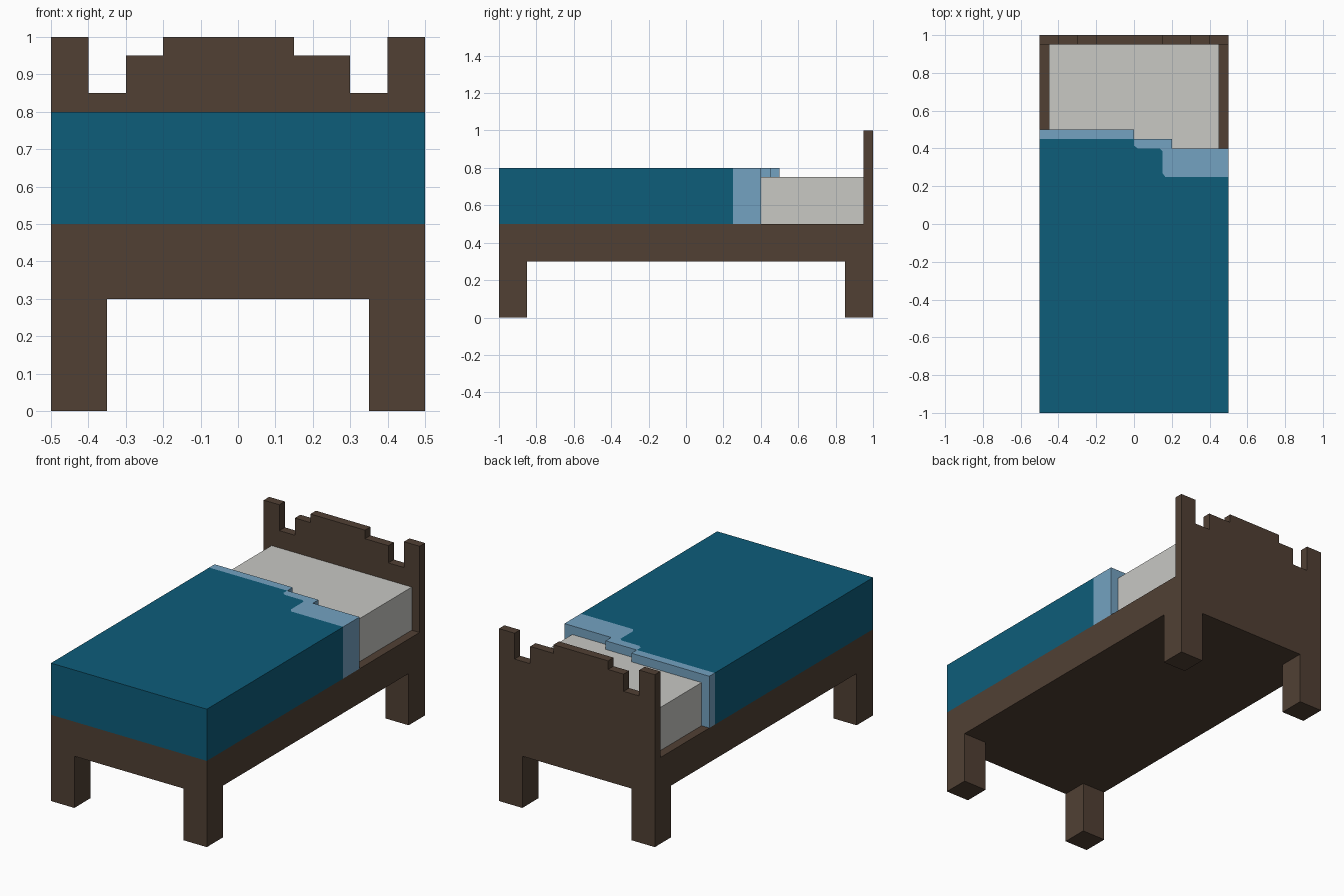
import bpy, bmesh
from mathutils import Vector

if "Cube" in bpy.data.objects:
    bpy.data.objects.remove(bpy.data.objects["Cube"])


def material(name, rgb):
    m = bpy.data.materials.new(name)
    m.diffuse_color = (*rgb, 1)
    m.use_nodes = True
    m.node_tree.nodes["Principled BSDF"].inputs["Base Color"].default_value = m.diffuse_color
    return m


wood = material("dark wood", (0.082, 0.051, 0.034))
sheet = material("off white", (0.578, 0.578, 0.552))
blue = material("deep blue", (0.004, 0.109, 0.195))
pale = material("pale blue", (0.174, 0.361, 0.533))


def prism(name, points, offset, mat):
    """Extrude a closed outline of 3D points by an offset."""
    bm = bmesh.new()
    face = bm.faces.new([bm.verts.new(p) for p in points])
    ext = bmesh.ops.extrude_face_region(bm, geom=[face], use_keep_orig=True)
    verts = [g for g in ext["geom"] if isinstance(g, bmesh.types.BMVert)]
    bmesh.ops.translate(bm, vec=Vector(offset), verts=verts)
    bmesh.ops.recalc_face_normals(bm, faces=bm.faces)
    me = bpy.data.meshes.new(name)
    bm.to_mesh(me)
    bm.free()
    me.materials.append(mat)
    ob = bpy.data.objects.new(name, me)
    bpy.context.collection.objects.link(ob)
    return ob


def box(name, x0, x1, y0, y1, z0, z1, mat):
    base = [(x0, y0, z0), (x1, y0, z0), (x1, y1, z0), (x0, y1, z0)]
    return prism(name, base, (0, 0, z1 - z0), mat)


# Bed base and four legs
box("bed_base", -0.5, 0.5, -1, 1, 0.3, 0.5, wood)
for end, y in (("front", -1), ("back", 0.85)):
    for side, x in (("left", -0.5), ("right", 0.35)):
        box(f"{end}_{side}_leg", x, x + 0.15, y, y + 0.15, 0, 0.3, wood)

# Headboard with stepped top: (right edge of step, height)
steps = [(-0.4, 1), (-0.3, 0.85), (-0.2, 0.95), (0.15, 1),
         (0.3, 0.95), (0.4, 0.85), (0.5, 1)]
outline, x = [(-0.5, 0.95, 0.5)], -0.5
for x1, z in steps:
    outline += [(x, 0.95, z), (x1, 0.95, z)]
    x = x1
outline.append((0.5, 0.95, 0.5))
prism("headboard", outline, (0, 0.05, 0), wood)

# Mattress
box("mattress", -0.45, 0.45, -0.95, 0.95, 0.5, 0.75, sheet)

# Blanket and its turned-back lining share the uneven fold line
fold = [(-0.5, 0.45), (0, 0.45), (0, 0.415), (0.02, 0.4), (0.135, 0.4),
        (0.15, 0.385), (0.15, 0.27), (0.165, 0.25), (0.5, 0.25)]
hem = [(0.5, 0.4), (0.2, 0.4), (0.2, 0.45), (0, 0.45), (0, 0.5), (-0.5, 0.5)]
# the hem meets the fold at one corner, so nudge it to keep the outline simple
hem[3] = (0.001, 0.451)
hem[2] = (0.2, 0.451)
hem[4] = (0.001, 0.5)
for name, pts, mat in (("blanket", fold + [(0.5, -1), (-0.5, -1)], blue),
                       ("blanket_lining", fold + hem, pale)):
    prism(name, [(px, py, 0.5) for px, py in pts], (0, 0, 0.3), mat)
